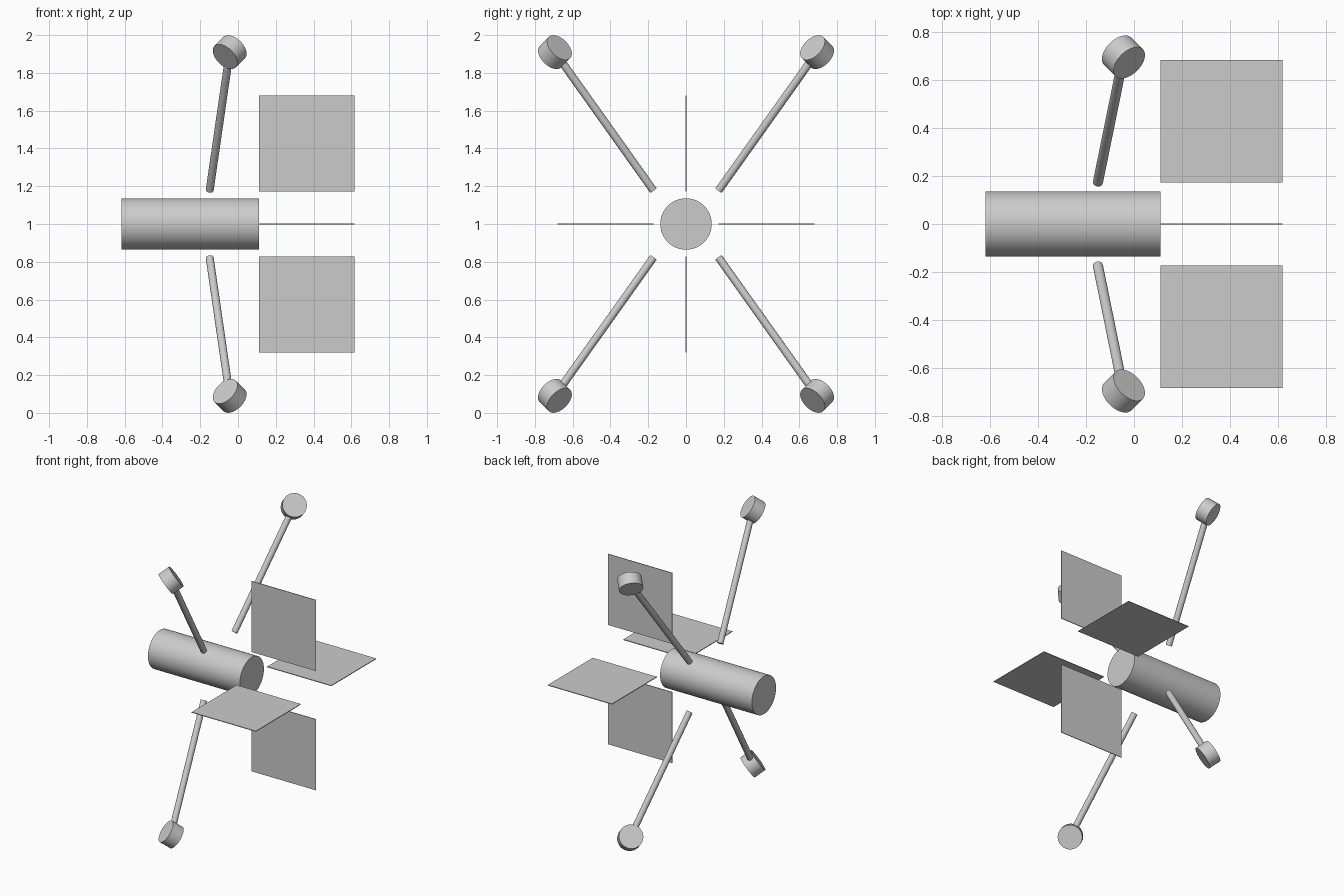
import bpy
import math
from mathutils import Vector

default_cube = bpy.data.objects.get("Cube")
if default_cube:
    bpy.data.objects.remove(default_cube, do_unlink=True)

# Single light grey finish
grey = bpy.data.materials.new("light_grey")
grey.use_nodes = True
colour = (0.6, 0.6, 0.6, 1)
grey.diffuse_color = colour
grey.node_tree.nodes["Principled BSDF"].inputs["Base Color"].default_value = colour

CENTRE_Z = 1.0


def cylinder(name, start, end, radius, sides=48):
    """Smooth capped cylinder between two points."""
    start, end = Vector(start), Vector(end)
    axis = end - start
    bpy.ops.mesh.primitive_cylinder_add(
        vertices=sides, radius=radius, depth=axis.length, location=(start + end) / 2)
    obj = bpy.context.object
    obj.name = name
    obj.rotation_euler = axis.to_track_quat('Z', 'Y').to_euler()
    obj.data.materials.append(grey)
    bpy.ops.object.shade_smooth_by_angle(angle=math.radians(35))
    return obj


def box(name, location, size):
    bpy.ops.mesh.primitive_cube_add(size=1, location=location)
    obj = bpy.context.object
    obj.name = name
    obj.scale = size
    bpy.ops.object.transform_apply(location=False, rotation=False, scale=True)
    obj.data.materials.append(grey)
    return obj


# Main body, lying along x
cylinder("body", (-0.618, 0, CENTRE_Z), (0.11, 0, CENTRE_Z), 0.136, 64)

# Four thin square panels set around the axis behind the body
PANEL, THICK = 0.508, 0.005
panel_x = 0.11 + PANEL / 2
panel_offset = 0.173 + PANEL / 2
for side, sign in (("left", 1), ("right", -1)):
    level = "upper" if sign > 0 else "lower"
    box(level + "_panel", (panel_x, 0, CENTRE_Z + sign * panel_offset), (PANEL, THICK, PANEL))
    depth = "back" if sign > 0 else "front"
    box(depth + "_panel", (panel_x, sign * panel_offset, CENTRE_Z), (PANEL, PANEL, THICK))

# Four diagonal struts, each ending in a tilted round pad
for level, sz in (("upper", 1), ("lower", -1)):
    for depth, sy in (("front", -1), ("back", 1)):
        name = level + "_" + depth
        inner = Vector((-0.15, sy * 0.173, CENTRE_Z + sz * 0.178))
        hub = Vector((-0.044, sy * 0.694, CENTRE_Z + sz * 0.91))
        cylinder(name + "_strut", inner, hub, 0.021, 24)
        half = Vector((1, -sy, sz)).normalized() * 0.042
        cylinder(name + "_pad", hub - half, hub + half, 0.08)
